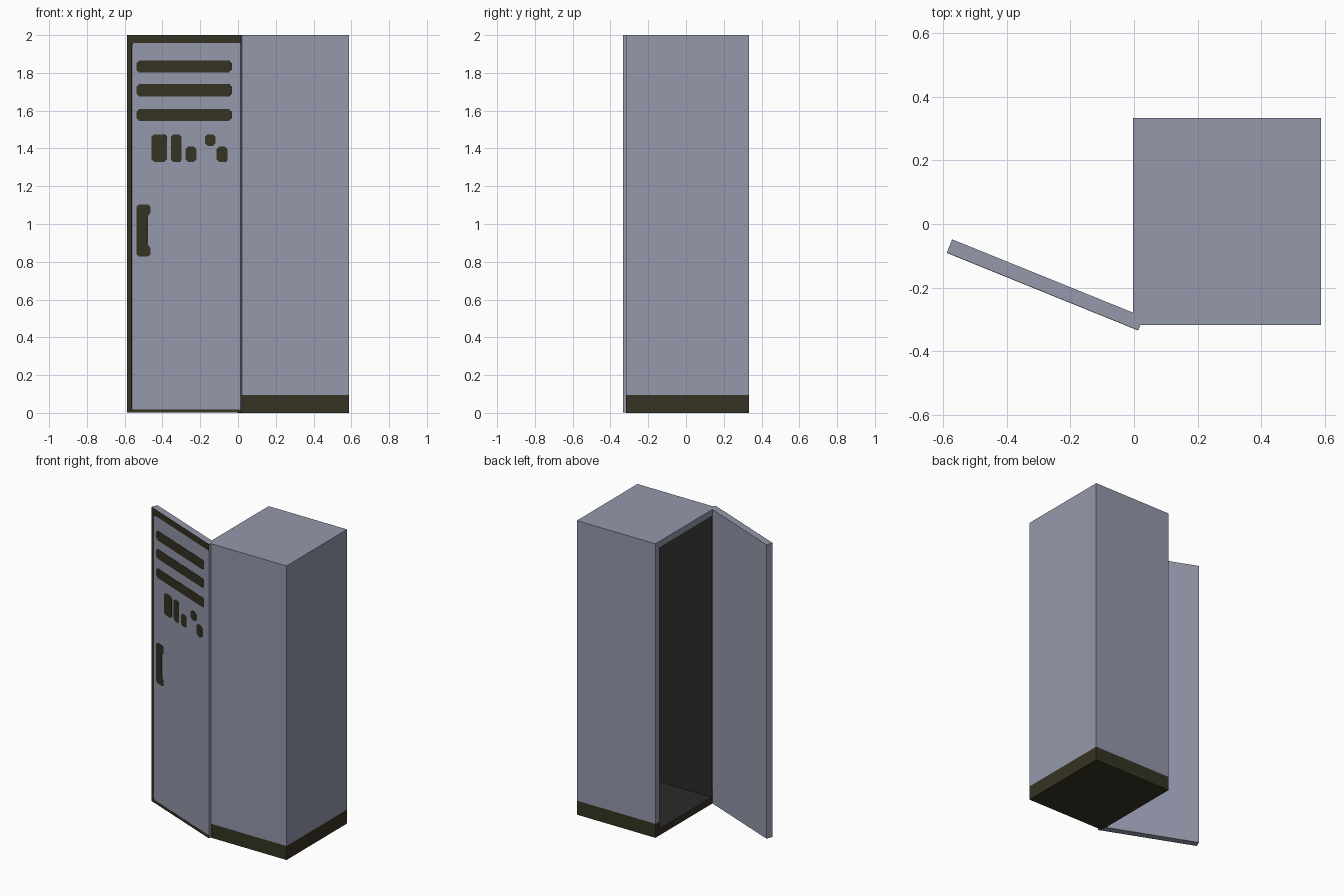
import bpy, bmesh, math
from mathutils import Matrix, Vector

if "Cube" in bpy.data.objects:
    bpy.data.objects.remove(bpy.data.objects["Cube"])


def material(name, rgb):
    m = bpy.data.materials.new(name)
    m.diffuse_color = (*rgb, 1)
    m.use_nodes = True
    m.node_tree.nodes["Principled BSDF"].inputs["Base Color"].default_value = m.diffuse_color
    return m


steel = material("blue grey steel", (0.296, 0.314, 0.407))
olive = material("dark olive", (0.036, 0.033, 0.016))
inside = material("dark interior", (0.023, 0.023, 0.023))


def finish(bm, name, mats, matrix=Matrix()):
    me = bpy.data.meshes.new(name)
    bm.to_mesh(me)
    bm.free()
    for m in mats:
        me.materials.append(m)
    ob = bpy.data.objects.new(name, me)
    ob.matrix_world = matrix
    bpy.context.collection.objects.link(ob)
    return ob


def add_box(bm, lo, hi):
    lo, hi = Vector(lo), Vector(hi)
    mat = Matrix.Translation((lo + hi) / 2) @ Matrix.Diagonal((*(hi - lo), 1))
    return bmesh.ops.create_cube(bm, size=1, matrix=mat)["verts"]


# Cabinet: box with its left face inset and pushed in to make the cavity
bm = bmesh.new()
add_box(bm, (-0.003, -0.318, 0), (0.588, 0.333, 2))
opening = min(bm.faces, key=lambda f: f.calc_center_median().x)
bmesh.ops.inset_region(bm, faces=[opening], thickness=0.063)
old = set(bm.faces) - {opening}
cavity = bmesh.ops.extrude_face_region(bm, geom=[opening])["geom"]
bmesh.ops.translate(bm, vec=(0.53, 0, 0),
                    verts=[g for g in cavity if isinstance(g, bmesh.types.BMVert)])
if opening.is_valid:
    bmesh.ops.delete(bm, geom=[opening], context="FACES_ONLY")
for f in bm.faces:
    f.material_index = 0 if f in old else 2
# Dark plinth band below 0.1 on the outside faces
bmesh.ops.bisect_plane(bm, geom=bm.verts[:] + bm.edges[:] + bm.faces[:],
                       plane_co=(0, 0, 0.095), plane_no=(0, 0, 1))
for f in bm.faces:
    if f.material_index == 0 and f.calc_center_median().z < 0.095:
        f.material_index = 1
bmesh.ops.recalc_face_normals(bm, faces=bm.faces[:])
finish(bm, "cabinet", [steel, olive, inside])

# Door space: u along the door from its free edge, front is -y
ANGLE = math.atan2(-0.244, 0.602)
COS = math.cos(ANGLE)
LENGTH = math.hypot(0.602, 0.244)
door_frame = Matrix.Translation((-0.588, -0.089, 0)) @ Matrix.Rotation(ANGLE, 4, "Z")

bm = bmesh.new()
add_box(bm, (0, 0, 0.001), (LENGTH, 0.044, 2))
finish(bm, "door", [steel], door_frame)


def plate(name, outline):
    """Thin painted plate on the door; outline in front view (x, z)."""
    bm = bmesh.new()
    f = bm.faces.new([bm.verts.new(((x + 0.588) / COS, 0, z)) for x, z in outline])
    ext = bmesh.ops.extrude_face_region(bm, geom=[f])["geom"]
    bmesh.ops.translate(bm, vec=(0, -0.002, 0),
                        verts=[g for g in ext if isinstance(g, bmesh.types.BMVert)])
    bmesh.ops.recalc_face_normals(bm, faces=bm.faces[:])
    finish(bm, name, [olive], door_frame)


def clipped(x0, x1, z0, z1, c=0.014):
    """Rectangle with clipped corners."""
    return [(x0 + c, z0), (x1 - c, z0), (x1, z0 + c), (x1, z1 - c),
            (x1 - c, z1), (x0 + c, z1), (x0, z1 - c), (x0, z0 + c)]


# Dark trim along the free edge, top and bottom of the door
R = 0.013
plate("door_trim", [(-0.588, 0.001), (R, 0.001), (R, 0.018), (-0.555, 0.018),
                    (-0.562, 0.03), (-0.562, 1.945), (-0.555, 1.957),
                    (R, 1.957), (R, 2), (-0.588, 2)])

# Vent slots
for i, z in enumerate((1.833, 1.708, 1.577)):
    plate(f"vent_{i + 1}", clipped(-0.537, -0.035, z - 0.032, z + 0.032))

# Small painted marks below the vents
marks = [(-0.457, -0.376, 1.328, 1.475), (-0.355, -0.298, 1.328, 1.475),
         (-0.277, -0.220, 1.328, 1.41), (-0.175, -0.118, 1.414, 1.475),
         (-0.112, -0.055, 1.328, 1.41)]
for i, m in enumerate(marks):
    plate(f"mark_{i + 1}", clipped(*m))

# Handle: C-shaped outline mirrored about its middle
MID = 0.966
half = [(-0.480, 0.07), (-0.462, 0.1), (-0.462, 0.125), (-0.474, 0.137),
        (-0.525, 0.137), (-0.537, 0.125)]
plate("handle", [(x, MID + d) for x, d in half] + [(x, MID - d) for x, d in reversed(half)])
